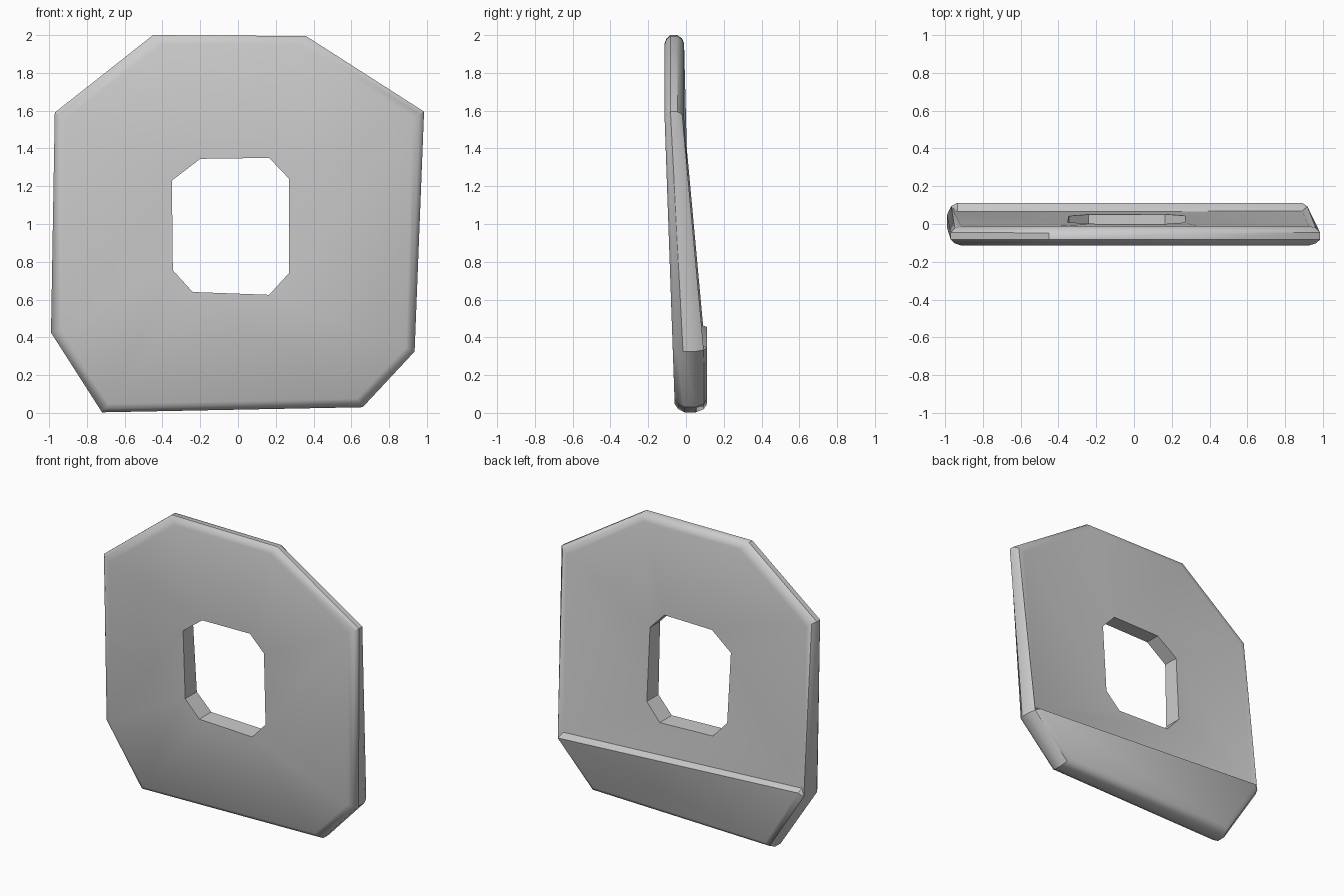
import bpy, bmesh, math
from mathutils import Vector

cube = bpy.data.objects.get("Cube")
if cube:
    bpy.data.objects.remove(cube, do_unlink=True)

# Eight-sided outlines in (x, z): silhouette, flat face border, central window
OUTER = [(-.45, 2), (.36, 1.995), (.985, 1.595), (.935, .325),
         (.66, .03), (-.72, .003), (-.99, .425), (-.97, 1.59)]
INNER = [(-.40, 1.955), (.33, 1.95), (.925, 1.56), (.89, .345),
         (.63, .075), (-.685, .047), (-.935, .44), (-.915, 1.555)]
HOLE = [(-.2, 1.345), (.165, 1.35), (.27, 1.24), (.27, .74),
        (.165, .625), (-.24, .64), (-.345, .755), (-.35, 1.23)]
# Rounded rim section: (inset share, depth share)
RIM = [(1, 0), (.4, .1), (0, .3), (0, .65), (.4, .9), (1, 1)]
LIP_Y = .112
LIP = (3, 4, 5, 6)          # outline corners carried by the thick lower lip


def blend(z, z0, y0, z1, y1):
    t = min(max((z - z0) / (z1 - z0), 0), 1)
    return y0 + (y1 - y0) * t


def front_y(z):
    return blend(z, .05, -.06, 1.58, -.114)


def back_y(z):
    return blend(z, .36, .07, 1.5, -.01)


bm = bmesh.new()


def vert(x, y, z):
    return bm.verts.new((x, y, z))


def bridge(a, b, skip=()):
    for i in range(8):
        if i not in skip:
            j = (i + 1) % 8
            bm.faces.new((a[i], a[j], b[j], b[i]))


# Rim rings from the front border round to the back border
rings = []
for inset, depth in RIM:
    ring = []
    for i, (o, n) in enumerate(zip(OUTER, INNER)):
        p = Vector(o).lerp(Vector(n), inset)
        f = front_y(n[1])
        b = LIP_Y if i in LIP else back_y(n[1])
        ring.append(vert(p.x, f + (b - f) * depth, p.y))
    rings.append(ring)
back = rings[-1]
back[6].co.z = .455

# Upper corners of the ledge, where the lip meets the back face
ledge_right = vert(.89, .068, .37)
ledge_left = vert(-.935, .066, .47)
main = list(back)
main[3], main[6] = ledge_right, ledge_left

for a, b in zip(rings[:-2], rings[1:-1]):
    bridge(a, b)
bridge(rings[-2], main, skip=(3, 4, 5))
for i in (3, 4, 5):
    bm.faces.new((rings[-2][i], rings[-2][i + 1], back[i + 1], back[i]))
bm.faces.new((rings[-2][3], back[3], ledge_right))
bm.faces.new((rings[-2][6], ledge_left, back[6]))

# Lip back and ledge
bm.faces.new([back[i] for i in LIP])
bm.faces.new((back[3], back[6], ledge_left, ledge_right))

# Window walls and the flat front and back
hole_front = [vert(x, front_y(z), z) for x, z in HOLE]
hole_back = [vert(x, back_y(z), z) for x, z in HOLE]
bridge(rings[0], hole_front)
bridge(hole_front, hole_back)
bridge(main, hole_back, skip=(3, 4, 5))
bm.faces.new((ledge_right, hole_back[3], hole_back[4]))
bm.faces.new((ledge_right, hole_back[4], hole_back[5], ledge_left))
bm.faces.new((ledge_left, hole_back[5], hole_back[6]))
bmesh.ops.recalc_face_normals(bm, faces=bm.faces)

mesh = bpy.data.meshes.new("window_plate")
bm.to_mesh(mesh)
bm.free()
plate = bpy.data.objects.new("window_plate", mesh)
bpy.context.collection.objects.link(plate)

# Plain grey finish
grey = bpy.data.materials.new("plain_grey")
grey.use_nodes = True
colour = (.6, .6, .6, 1)
grey.diffuse_color = colour
grey.node_tree.nodes["Principled BSDF"].inputs["Base Color"].default_value = colour
mesh.materials.append(grey)

bpy.context.view_layer.objects.active = plate
plate.select_set(True)
bpy.ops.object.shade_smooth_by_angle(angle=math.radians(35))
